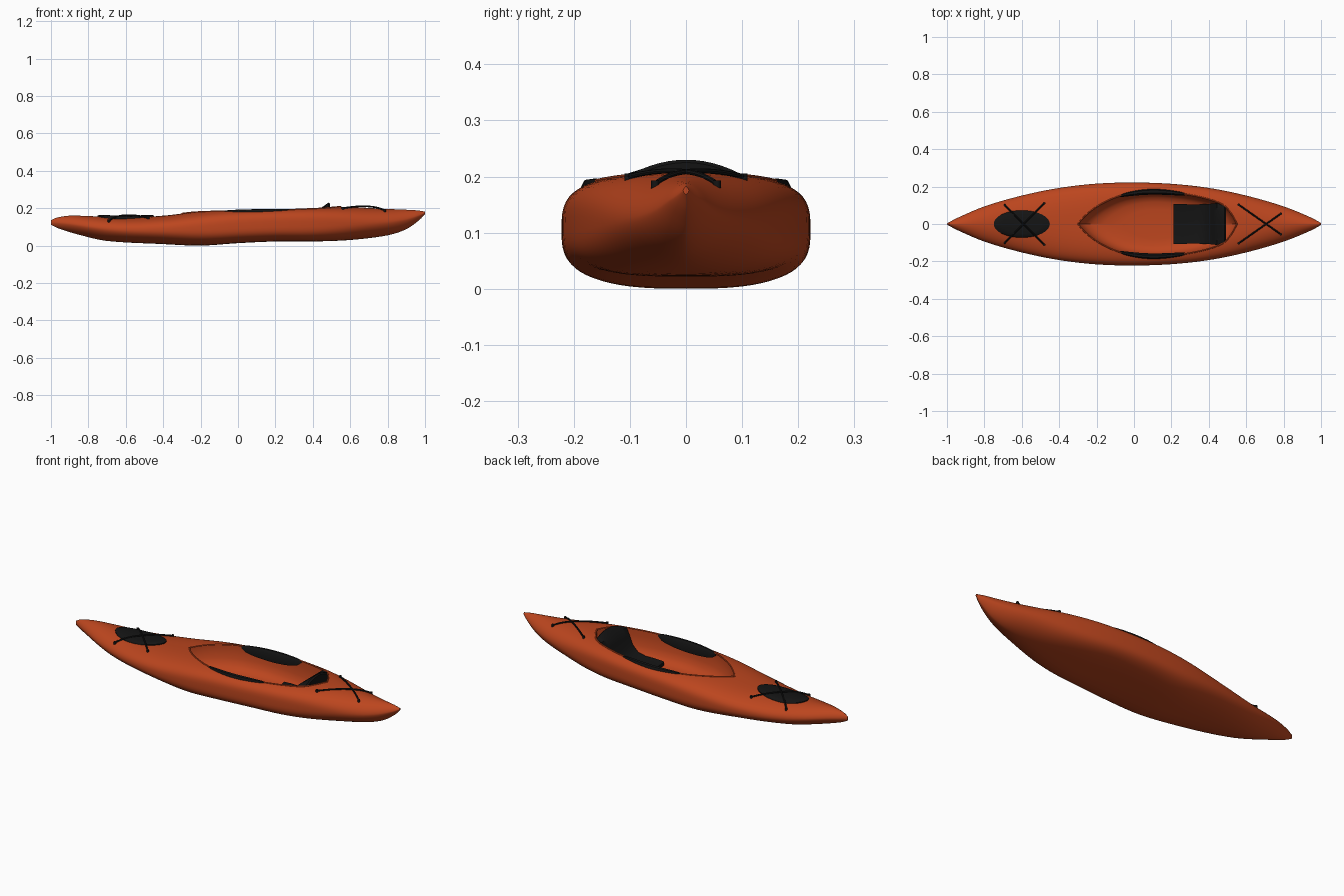
import bpy, bmesh, math
from math import sin, cos, pi

if "Cube" in bpy.data.objects:
    bpy.data.objects.remove(bpy.data.objects["Cube"])


def material(name, rgb):
    m = bpy.data.materials.new(name)
    m.diffuse_color = (*rgb, 1)
    m.use_nodes = True
    m.node_tree.nodes["Principled BSDF"].inputs["Base Color"].default_value = m.diffuse_color
    return m


ORANGE = material("orange plastic", (0.5, 0.06, 0.013))
BLACK = material("black rubber", (0.007, 0.007, 0.007))


def spline(pts, x):
    """Smooth value through (x, value) points."""
    n = len(pts)
    x = min(max(x, pts[0][0]), pts[-1][0])
    i = max(k for k in range(n - 1) if pts[k][0] <= x)

    def slope(k):
        a, b = pts[max(k - 1, 0)], pts[min(k + 1, n - 1)]
        return (b[1] - a[1]) / (b[0] - a[0])
    (x0, v0), (x1, v1) = pts[i], pts[i + 1]
    h = x1 - x0
    t = (x - x0) / h
    return ((2*t**3 - 3*t*t + 1) * v0 + (t**3 - 2*t*t + t) * h * slope(i)
            + (3*t*t - 2*t**3) * v1 + (t**3 - t*t) * h * slope(i + 1))


def activate(ob):
    bpy.ops.object.select_all(action='DESELECT')
    ob.select_set(True)
    bpy.context.view_layer.objects.active = ob


def smooth(ob, angle=35):
    activate(ob)
    bpy.ops.object.shade_smooth_by_angle(angle=math.radians(angle))


def loft(name, rings, mat):
    """Closed skin through equal-length rings, capped at both ends."""
    bm = bmesh.new()
    vs = [[bm.verts.new(p) for p in r] for r in rings]
    n = len(vs[0])
    for a, b in zip(vs, vs[1:]):
        for j in range(n):
            bm.faces.new((a[j], a[(j+1) % n], b[(j+1) % n], b[j]))
    bm.faces.new(vs[0])
    bm.faces.new(vs[-1])
    bmesh.ops.recalc_face_normals(bm, faces=bm.faces)
    me = bpy.data.meshes.new(name)
    bm.to_mesh(me)
    bm.free()
    ob = bpy.data.objects.new(name, me)
    bpy.context.collection.objects.link(ob)
    me.materials.append(mat)
    return ob


# Hull lines: half-breadth, deck height, keel height, section squareness
WIDTH = [(-1, .003), (-.95, .03), (-.8, .094), (-.6, .152), (-.4, .193), (-.2, .216),
         (0, .222), (.2, .215), (.4, .193), (.6, .152), (.8, .094), (.95, .033), (1, .005)]
TOP = [(-1, .135), (-.97, .149), (-.9, .16), (-.8, .158), (-.6, .15), (-.4, .16), (-.2, .183),
       (0, .196), (.2, .202), (.4, .206), (.6, .206), (.8, .196), (.95, .189), (1, .182)]
KEEL = [(-1, .112), (-.96, .092), (-.85, .058), (-.7, .025), (-.4, .008), (-.2, 0), (0, .013),
        (.2, .022), (.4, .022), (.6, .03), (.8, .055), (.9, .088), (.97, .137), (1, .168)]
SQUARE = [(-1, 1.7), (-.7, 2.0), (-.35, 2.6), (0, 3.4), (.4, 3.3), (.7, 2.1), (1, 1.6)]


def section(x):
    w, top, keel = spline(WIDTH, x), spline(TOP, x), spline(KEEL, x)
    return w, (top + keel) / 2, (top - keel) / 2, spline(SQUARE, x)


def deck(x, y):
    w, c, h, n = section(x)
    return c + h * max(0, 1 - min(1, abs(y) / w) ** n) ** (1 / n)


def power(v, e):
    return math.copysign(abs(v) ** e, v)


def hull_ring(x, count=64):
    w, c, h, n = section(x)
    pts = []
    for k in range(count):
        t = 2 * pi * (k + .5) / count
        e = 2 / (n if sin(t) > 0 else n * .92)
        pts.append((x, w * power(cos(t), e), c + h * power(sin(t), e)))
    return pts


hull = loft("hull", [hull_ring(-cos(pi * i / 64)) for i in range(65)], ORANGE)

# Cockpit opening: pointed oval, hollowed as a bowl
OPENING = [(-.3, 0), (-.26, .045), (-.2, .092), (-.1, .142), (0, .165), (.1, .173), (.2, .168),
           (.3, .155), (.4, .132), (.48, .1), (.52, .055), (.55, 0)]


def opening(count=64):
    xs = [.125 - .425 * cos(2 * pi * k / count) for k in range(count)]
    return [(x, spline(OPENING, x) * (1 if k < count / 2 else -1)) for k, x in enumerate(xs)]


levels = [(.3, 1), (.16, 1), (.11, .97), (.08, .91), (.06, .82), (.048, .68), (.044, .45)]
cutter = loft("cockpit_cutter", [[(.125 + (x - .125) * s, y * s, z) for x, y in opening()]
                                 for z, s in levels], ORANGE)
cutter.hide_render = True
cut = hull.modifiers.new("cockpit", 'BOOLEAN')
cut.object = cutter
cut.operation = 'DIFFERENCE'
cut.solver = 'EXACT'
activate(hull)
bpy.ops.object.modifier_apply(modifier=cut.name)
bpy.data.objects.remove(cutter)
smooth(hull)


def tube(name, pts, radius, mat, cyclic=False):
    cu = bpy.data.curves.new(name, 'CURVE')
    cu.dimensions = '3D'
    cu.bevel_depth = radius
    cu.bevel_resolution = 2
    cu.use_fill_caps = True
    sp = cu.splines.new('POLY')
    sp.points.add(len(pts) - 1)
    for p, co in zip(sp.points, pts):
        p.co = (*co, 1)
    sp.use_cyclic_u = cyclic
    cu.materials.append(mat)
    ob = bpy.data.objects.new(name, cu)
    bpy.context.collection.objects.link(ob)
    activate(ob)
    bpy.ops.object.convert(target='MESH')
    smooth(bpy.context.object)


# Raised lip around the cockpit
tube("cockpit_rim", [(x, y, deck(x, y)) for x, y in opening()], .004, ORANGE, True)

# Thigh pads hugging the cockpit sides
for side, label in ((1, "left"), (-1, "right")):
    rings = []
    for i in range(17):
        u = i / 16
        x = -.08 + .36 * u
        y, f = spline(OPENING, x), .25 + .75 * sin(pi * u) ** .5
        z = deck(x, y)
        rings.append([(x, side * (y + dy * f), z + dz * f) for dy, dz in
                      ((-.014, -.05), (-.016, -.005), (-.006, .009), (.008, .007),
                       (.014, -.004), (.004, -.05))])
    smooth(loft(label + "_thigh_pad", rings, BLACK), 50)

# Seat: side profile (x, z, half-width) swept across
SEAT = [(.21, .076, .108), (.26, .08, .106), (.32, .078, .105), (.37, .088, .106),
        (.405, .12, .108), (.425, .165, .11), (.445, .203, .112), (.485, .23, .095),
        (.492, .225, .09), (.492, .19, .09), (.475, .12, .1), (.44, .07, .1),
        (.39, .055, .1), (.21, .055, .105)]
rings = []
for i in range(13):
    u = i / 6 - 1
    rings.append([(x, u * w, z - (.024 * u * u if z > .21 else 0)
                   - (.008 * (1 - u * u) if .07 < z < .1 else 0)) for x, z, w in SEAT])
smooth(loft("seat", rings, BLACK), 45)

# Oval hatch cover draped over the front deck
rings = []
for s, lift in ((1, -.004), (1, .005), (.93, .009), (.7, .01), (.4, .01), (.05, .01)):
    ring = []
    for k in range(40):
        a = 2 * pi * k / 40
        x, y = -.6 + .15 * s * cos(a), .073 * s * sin(a)
        ring.append((x, y, deck(x, y) + lift))
    rings.append(ring)
smooth(loft("hatch_cover", rings, BLACK), 50)


# Crossed deck cords with anchor knobs
def cords(label, x0, y0, x1, y1, lift):
    for side in (1, -1):
        pts = []
        for i in range(21):
            u = i / 20
            x, y = x0 + (x1 - x0) * u, side * (y0 - (y0 + y1) * u)
            pts.append((x, y, deck(x, y) + .004 + lift * sin(pi * u)))
        tube(f"{label}_cord", pts, .0045, BLACK)
        for x, y, _ in (pts[0], pts[-1]):
            bpy.ops.mesh.primitive_cylinder_add(vertices=12, radius=.007, depth=.016,
                                                location=(x, y, deck(x, y) + .002))
            knob = bpy.context.object
            knob.name = f"{label}_cord_anchor"
            knob.data.materials.append(BLACK)
            smooth(knob)


cords("front", -.69, .1, -.48, .11, .009)
cords("rear", .56, .103, .785, .055, .004)
